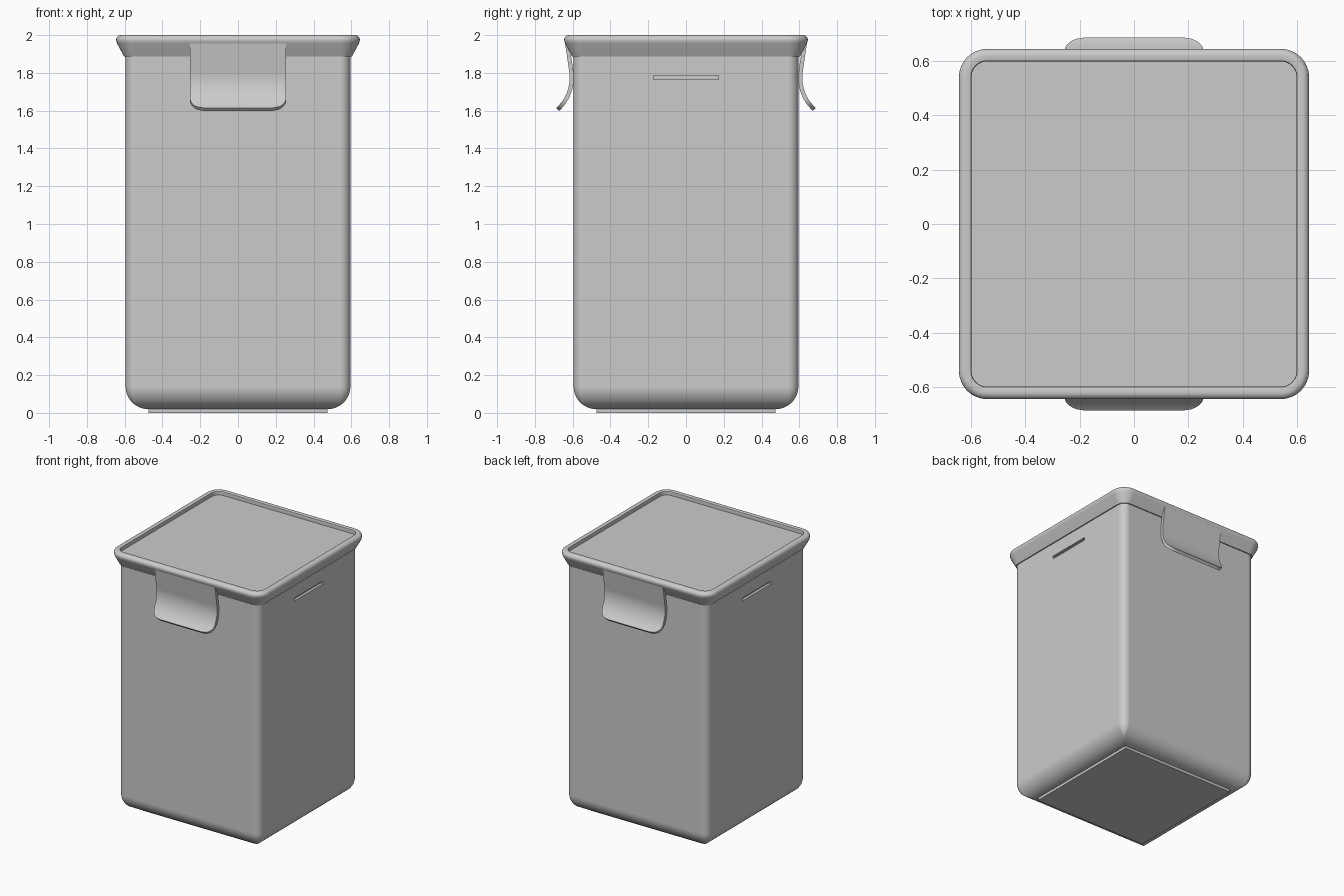
import bpy, bmesh, math

if "Cube" in bpy.data.objects:
    bpy.data.objects.remove(bpy.data.objects["Cube"])


def finish(name, bm):
    """Turn a bmesh into a named object."""
    bmesh.ops.recalc_face_normals(bm, faces=bm.faces)
    mesh = bpy.data.meshes.new(name)
    bm.to_mesh(mesh)
    bm.free()
    ob = bpy.data.objects.new(name, mesh)
    bpy.context.collection.objects.link(ob)
    return ob


def activate(ob):
    bpy.ops.object.select_all(action='DESELECT')
    ob.select_set(True)
    bpy.context.view_layer.objects.active = ob


def smooth(ob, angle=35):
    activate(ob)
    bpy.ops.object.shade_smooth_by_angle(angle=math.radians(angle))
    mod = ob.modifiers.new("weighted", 'WEIGHTED_NORMAL')
    mod.keep_sharp = True


def ring(bm, half, radius, z, n=8):
    """Rounded square loop of vertices."""
    verts = []
    for k in range(4):
        mid = math.pi / 4 + k * math.pi / 2
        cx = math.copysign(half - radius, math.cos(mid))
        cy = math.copysign(half - radius, math.sin(mid))
        for i in range(n + 1):
            a = k * math.pi / 2 + i / n * math.pi / 2
            verts.append(bm.verts.new((cx + radius * math.cos(a), cy + radius * math.sin(a), z)))
    return verts


def loft(name, profile, corner, cap_start=True, cap_end=True):
    """Stack rounded squares; corner(half) gives the corner radius."""
    bm = bmesh.new()
    rings = [ring(bm, h, corner(h), z) for h, z in profile]
    for a, b in zip(rings, rings[1:]):
        for i in range(len(a)):
            j = (i + 1) % len(a)
            bm.faces.new((a[i], a[j], b[j], b[i]))
    if cap_start:
        bm.faces.new(rings[0])
    if cap_end:
        bm.faces.new(rings[-1])
    return finish(name, bm)


# Body: straight walls with a rounded bottom edge
R = 0.12
profile = [(0.595 - R + R * math.sin(a), 0.02 + R - R * math.cos(a))
           for a in (i / 12 * math.pi / 2 for i in range(13))]
body = loft("container_body", profile + [(0.595, 1.89)],
            lambda h: max(0.004, 0.055 - (0.595 - h)))

# Finger grooves cut in the left and right walls
for side in (-1, 1):
    bpy.ops.mesh.primitive_cube_add(size=1, location=(side * 0.595, 0, 1.776))
    cutter = bpy.context.object
    cutter.name = "groove_cutter"
    cutter.hide_render = True
    cutter.scale = (0.04, 0.344, 0.022)
    bpy.ops.object.transform_apply(location=False, rotation=False, scale=True)
    activate(body)
    mod = body.modifiers.new("groove", 'BOOLEAN')
    mod.operation = 'DIFFERENCE'
    mod.solver = 'EXACT'
    mod.object = cutter
    bpy.ops.object.modifier_apply(modifier=mod.name)
    bpy.data.objects.remove(cutter)
smooth(body)

# Foot plate
foot = loft("foot_plate", [(0.475, 0.0), (0.475, 0.02)], lambda h: 0.004, cap_end=False)
smooth(foot)

# Lid: flared skirt, rounded rim, recessed top panel
lid_profile = [(0.595, 1.887), (0.603, 1.887), (0.640, 1.955)]
lid_profile += [(0.620 + 0.025 * math.cos(a), 1.975 + 0.025 * math.sin(a))
                for a in (math.radians(d) for d in range(-20, 91, 11))]
lid_profile += [(0.606, 2.0), (0.601, 1.997), (0.599, 1.992), (0.599, 1.97)]
lid = loft("lid", lid_profile, lambda h: 0.06 + h - 0.6, cap_start=False)
smooth(lid)

# Clips: curved tabs on front and back with rounded lower corners
RAD, HALF, ROUND = 0.225, 0.255, 0.075
path = [(0.607 + 0.165 * math.tan(math.radians(8)) * (1 - t), 1.965 - 0.16 * t)
        for t in (0, 0.33, 0.67)]
path += [(0.605 + RAD * (1 - math.cos(a)), 1.774 - RAD * math.sin(a))
         for a in (math.radians(-8 + 56 * i / 32) for i in range(33))]
left = [0.0]
for p, q in zip(path[::-1], path[-2::-1]):
    left.append(left[-1] + math.dist(p, q))
left.reverse()                                # path length left to the tip

for name, side in (("front_clip", -1), ("back_clip", 1)):
    bm = bmesh.new()
    rows = []
    for (y, z), d in zip(path, left):
        e = max(0.0, ROUND - d)
        w = HALF - ROUND + math.sqrt(ROUND ** 2 - e ** 2)
        rows.append([bm.verts.new((x, side * y, z))
                     for x in (-w, -(HALF - ROUND), HALF - ROUND, w)])
    for a, b in zip(rows, rows[1:]):
        for i in range(3):
            bm.faces.new((a[i], a[i + 1], b[i + 1], b[i]))
    bmesh.ops.remove_doubles(bm, verts=bm.verts, dist=1e-4)
    clip = finish(name, bm)
    activate(clip)
    mod = clip.modifiers.new("thickness", 'SOLIDIFY')
    mod.thickness = 0.022
    mod.offset = 0
    bpy.ops.object.modifier_apply(modifier=mod.name)
    smooth(clip)
